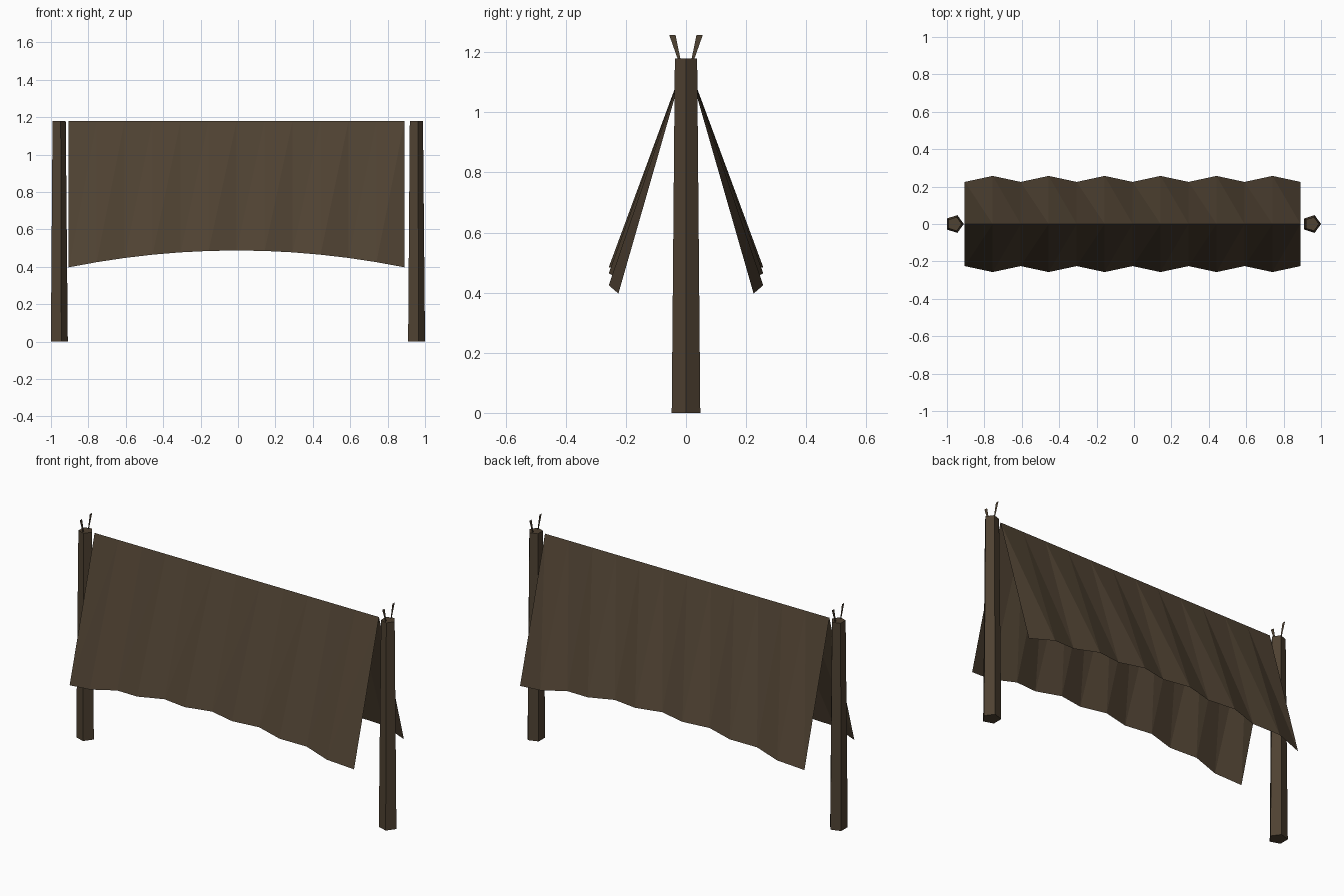
import bpy
import math

cube = bpy.data.objects.get("Cube")
if cube:
    bpy.data.objects.remove(cube, do_unlink=True)

brown = bpy.data.materials.new("weathered brown")
brown.use_nodes = True
color = (0.078, 0.054, 0.032, 1)
brown.diffuse_color = color
bsdf = brown.node_tree.nodes["Principled BSDF"]
bsdf.inputs["Base Color"].default_value = color
bsdf.inputs["Roughness"].default_value = 0.9

TOP = 1.18


def make(name, verts, faces):
    mesh = bpy.data.meshes.new(name)
    mesh.from_pydata(verts, [], faces)
    mesh.materials.append(brown)
    obj = bpy.data.objects.new(name, mesh)
    bpy.context.collection.objects.link(obj)
    return obj


# Tapered five-sided post, one corner pointing to +x
def post(name, x):
    sides = 5
    verts = []
    for radius, z in ((0.05, 0), (0.039, TOP)):
        for i in range(sides):
            a = math.tau * i / sides
            verts.append((x + radius * math.cos(a), radius * math.sin(a), z))
    faces = [(i, (i + 1) % sides, (i + 1) % sides + sides, i + sides)
             for i in range(sides)]
    faces += [tuple(reversed(range(sides))), tuple(range(sides, 2 * sides))]
    make(name, verts, faces)


# Thin flat prong leaning outward above a post
def prong(name, x, side):
    profile = ((0.017, TOP - 0.01), (0.025, TOP - 0.01), (0.056, 1.258), (0.035, 1.258))
    make(name, [(x, side * y, z) for y, z in profile], [(0, 1, 2, 3)])


# Hanging cloth: straight ridge, rippled and arched lower edge
def cloth(name, side):
    n = 12
    ridge, hem = [], []
    for i in range(n + 1):
        t = i / n
        x = -0.905 + 1.795 * t
        sag = 1 - (2 * t - 1) ** 2
        ridge.append((x, 0, TOP))
        hem.append((x, side * (0.257 if i % 2 else 0.225), 0.397 + 0.09 * sag))
    faces = []
    for i in range(n):
        h = n + 1 + i
        tris = [(h, h + 1, i + 1), (h, i + 1, i)]
        faces += tris if side < 0 else [t[::-1] for t in tris]
    make(name, ridge + hem, faces)


for label, x in (("right", -0.96), ("left", 0.95)):
    post(label + "_post", x)
    prong(label + "_front_prong", x, -1)
    prong(label + "_back_prong", x, 1)

cloth("front_cloth", -1)
cloth("back_cloth", 1)
